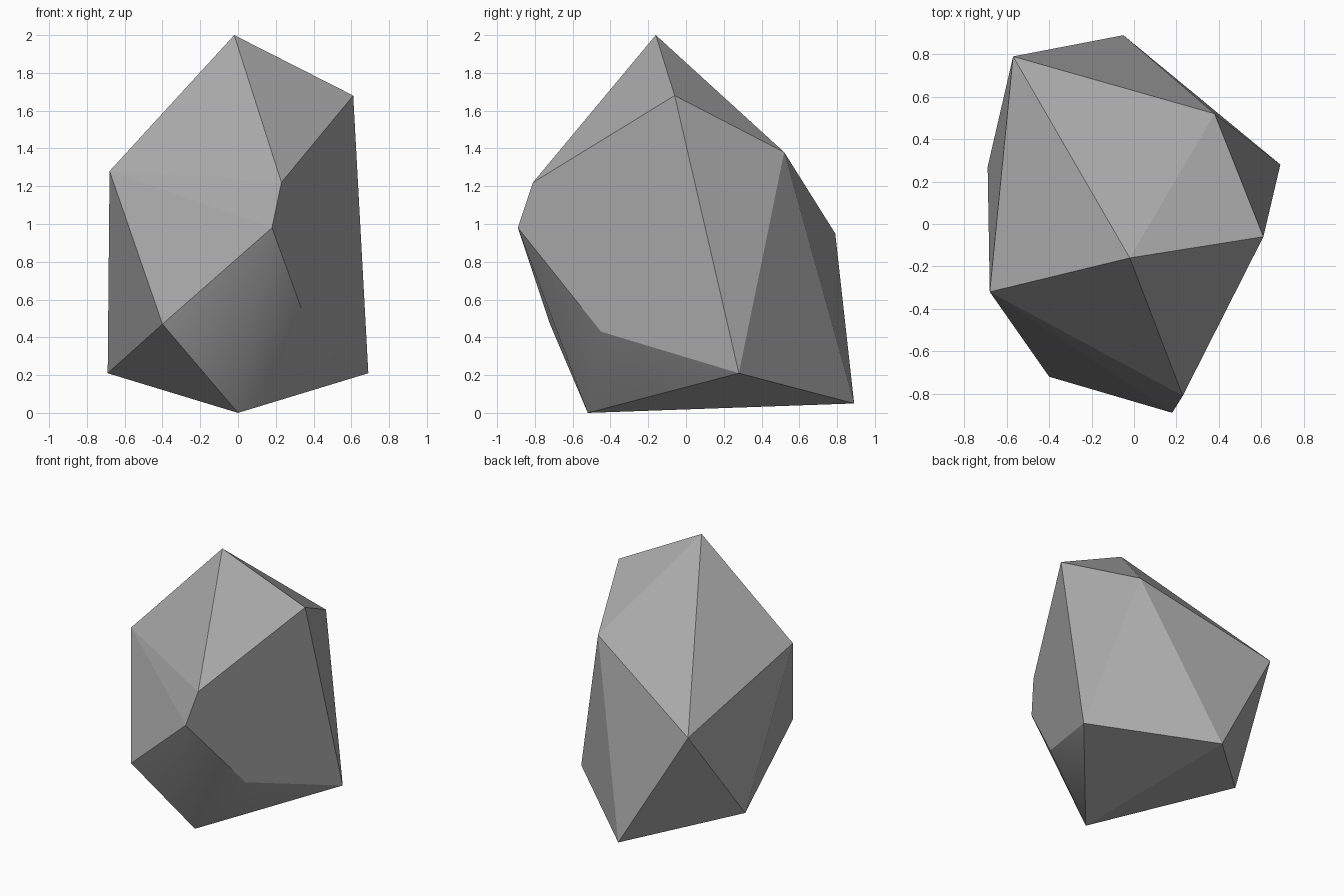
import bpy
import bmesh

# Remove the default cube only
cube = bpy.data.objects.get("Cube")
if cube:
    bpy.data.objects.remove(cube, do_unlink=True)

# Plain grey stone
stone = bpy.data.materials.new("grey stone")
stone.use_nodes = True
grey = (0.4, 0.4, 0.4, 1.0)
stone.diffuse_color = grey
stone.node_tree.nodes["Principled BSDF"].inputs["Base Color"].default_value = grey

# Corners of the boulder, from the peak down to the foot
corners = [
    (-0.02, -0.16, 2.0), (0.61, -0.06, 1.68),     # peak and shoulder
    (0.38, 0.52, 1.38), (-0.68, -0.32, 1.28),
    (0.23, -0.81, 1.22), (0.18, -0.89, 0.98),     # front ridge
    (-0.57, 0.79, 0.95), (-0.4, -0.72, 0.47),
    (0.38, -0.45, 0.43), (-0.69, 0.27, 0.21),
    (0.69, 0.28, 0.21), (-0.05, 0.89, 0.05), (0, -0.52, 0),  # foot
]

# Wrap the corners in a convex skin and merge nearly flat facets
bm = bmesh.new()
for co in corners:
    bm.verts.new(co)
bmesh.ops.convex_hull(bm, input=bm.verts[:])
bmesh.ops.dissolve_limit(bm, angle_limit=0.06, verts=bm.verts[:], edges=bm.edges[:])
bmesh.ops.recalc_face_normals(bm, faces=bm.faces[:])
bm.normal_update()

# Only the worn underside of the front is smooth
for face in bm.faces:
    n = face.normal
    face.smooth = n.x > 0 and n.y < -0.3 and -0.7 < n.z < -0.1

mesh = bpy.data.meshes.new("boulder")
bm.to_mesh(mesh)
bm.free()
mesh.materials.append(stone)
boulder = bpy.data.objects.new("boulder", mesh)
bpy.context.collection.objects.link(boulder)
